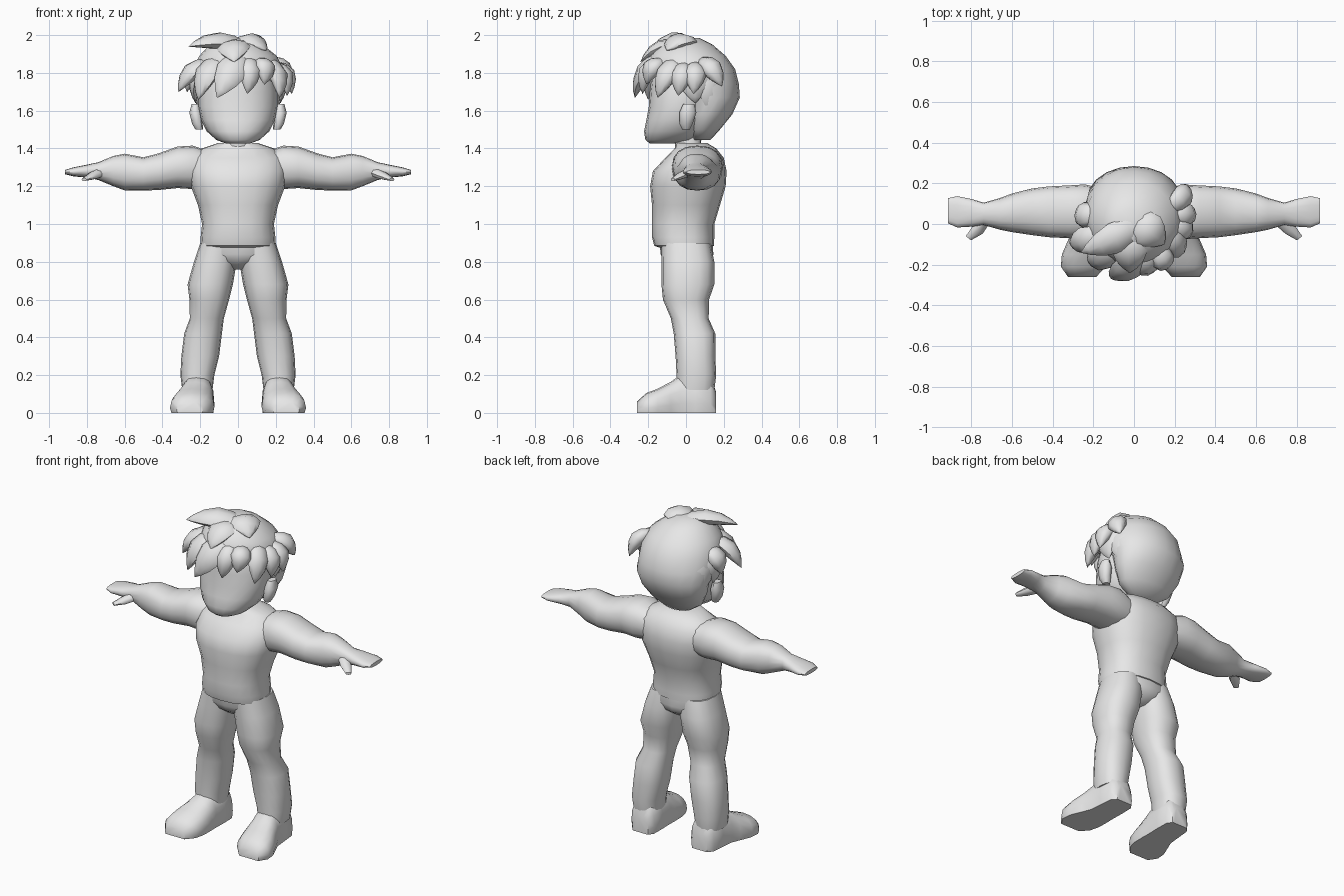
import bpy, bmesh, math
from mathutils import Vector

grey = bpy.data.materials.new("plain grey")
grey.diffuse_color = (0.8, 0.8, 0.8, 1)


def power(v, e):
    return math.copysign(abs(v) ** e, v)


def loft(name, rings, sides=16, e=0.85, floor=None, angle=50):
    """Skin a list of (centre, half axis u, half axis v) sections."""
    bm = bmesh.new()
    loops = []
    for c, u, v in rings:
        loop = []
        for i in range(sides):
            a = 2 * math.pi * i / sides
            p = Vector(c) + Vector(u) * power(math.cos(a), e) + Vector(v) * power(math.sin(a), e)
            if floor is not None:
                p.z = max(floor, p.z)
            loop.append(bm.verts.new(p))
        loops.append(loop)
    for a, b in zip(loops, loops[1:]):
        for i in range(sides):
            j = (i + 1) % sides
            bm.faces.new((a[i], a[j], b[j], b[i]))
    bm.faces.new(loops[0])
    bm.faces.new(loops[-1])
    bmesh.ops.recalc_face_normals(bm, faces=bm.faces)
    mesh = bpy.data.meshes.new(name)
    bm.to_mesh(mesh)
    bm.free()
    ob = bpy.data.objects.new(name, mesh)
    bpy.context.collection.objects.link(ob)
    mesh.materials.append(grey)
    bpy.ops.object.select_all(action='DESELECT')
    ob.select_set(True)
    bpy.context.view_layer.objects.active = ob
    bpy.ops.object.shade_smooth_by_angle(angle=math.radians(angle))
    return ob


def stack(name, rows, s=1, **kw):
    """Upright part from rows of z, centre x, centre y, half width, half depth."""
    return loft(name, [((s * x, y, z), (rx, 0, 0), (0, ry, 0)) for z, x, y, rx, ry in rows], **kw)


def tuft(name, base, tip, width, thick=0.045, bulge=0.04):
    """Leaf-shaped lock of hair bowed away from the skull."""
    base, tip = Vector(base), Vector(tip)
    out = (base + tip) / 2 - Vector((0, 0.03, 1.74))
    d = (tip - base).normalized()
    out = (out - d * out.dot(d)).normalized()
    side = d.cross(out)
    rings = []
    for t, w in ((0, .45), (.2, .85), (.45, 1), (.7, .75), (.88, .38), (1, .03)):
        c = base.lerp(tip, t) + out * bulge * 4 * t * (1 - t)
        rings.append((c, side * width * w, out * thick * w))
    loft(name, rings, sides=8, e=1.0, angle=60)


# Torso, neck and pelvis
stack("shirt", [(.875, 0, -.01, .17, .13), (.885, 0, -.01, .197, .158), (.93, 0, -.015, .198, .165),
                (1.0, 0, -.015, .19, .165), (1.1, 0, 0, .212, .18), (1.2, 0, .01, .25, .2),
                (1.28, 0, .02, .262, .195), (1.35, 0, .045, .25, .155), (1.4, 0, .05, .19, .11),
                (1.43, 0, .03, .1, .08)], sides=20)
stack("neck", [(1.36, 0, .03, .09, .08), (1.43, 0, .01, .07, .07), (1.52, 0, .01, .075, .075)])
stack("pelvis", [(.76, 0, .01, .04, .07), (.8, 0, .01, .14, .125), (.84, 0, .005, .195, .14),
                 (.92, 0, 0, .185, .14)])

# Limbs, one set per side
arm_rows = [(.14, .07, 1.29, .10, .09), (.24, .06, 1.30, .135, .115), (.32, .06, 1.30, .13, .11),
            (.42, .06, 1.277, .125, .097), (.50, .06, 1.265, .115, .088), (.60, .055, 1.275, .095, .097),
            (.66, .05, 1.28, .078, .08), (.74, .05, 1.28, .055, .047), (.80, .055, 1.28, .068, .034),
            (.87, .06, 1.276, .077, .024), (.915, .065, 1.275, .062, .012)]
leg_rows = [(.90, .10, 0, .10, .13), (.80, .12, .01, .113, .14), (.68, .147, .01, .12, .14),
            (.60, .152, 0, .105, .122), (.50, .165, .02, .09, .10), (.42, .185, .045, .10, .11),
            (.30, .20, .05, .10, .105), (.20, .215, .055, .09, .105), (.12, .215, .05, .08, .10)]
shoe_rows = [(.16, .205, .055, .11), (.13, .207, .08, .19), (.05, .21, .085, .20), (-.03, .215, .088, .20),
             (-.08, .225, .10, .165), (-.15, .24, .115, .128), (-.21, .25, .11, .105), (-.26, .255, .07, .06)]
for s, side in ((-1, "left"), (1, "right")):
    loft(side + "_arm", [((s * x, y, z), (0, ry, 0), (0, 0, rz)) for x, y, z, ry, rz in arm_rows])
    loft(side + "_thumb", [((s * .71, .03, 1.28), (.03, .02, 0), (0, 0, .025)),
                           ((s * .77, -.03, 1.255), (.025, s * .018, 0), (0, 0, .02)),
                           ((s * .815, -.07, 1.235), (.013, s * .01, 0), (0, 0, .008))], sides=8)
    stack(side + "_leg", leg_rows, s)
    loft(side + "_shoe", [((s * x, y, h * .25), (w, 0, 0), (0, 0, h * .75)) for y, x, w, h in shoe_rows],
         floor=0)
    # Ear
    stack(side + "_ear", [(1.5, .205, .0, .02, .02), (1.53, .215, .0, .028, .035),
                          (1.59, .225, .01, .033, .045), (1.635, .225, .015, .02, .03)], s, sides=8)

# Head
stack("head", [(1.425, 0, -.13, .06, .06), (1.445, 0, -.09, .115, .125), (1.49, 0, -.06, .165, .162),
               (1.55, 0, -.045, .195, .165), (1.62, 0, -.025, .208, .172), (1.70, 0, -.01, .208, .182),
               (1.80, 0, .01, .19, .19), (1.88, 0, .01, .14, .14)], sides=20, e=.92)

# Hair cap, leaving the face open below the fringe
stack("hair_cap", [(1.445, 0, .08, .09, .05), (1.50, 0, .09, .17, .09), (1.58, 0, .115, .21, .13),
                   (1.67, 0, .125, .23, .16), (1.74, 0, .065, .24, .215), (1.82, 0, .025, .24, .235),
                   (1.89, 0, .01, .205, .20), (1.95, -.01, 0, .14, .14), (1.985, -.02, 0, .07, .07)],
      sides=20, e=1)

# Fringe, crown and side locks
locks = [((.03, -.13, 1.90), (-.11, -.27, 1.67), .085), ((-.10, -.10, 1.88), (-.21, -.20, 1.66), .075),
         ((-.15, -.05, 1.86), (-.315, -.10, 1.70), .07), ((.06, -.14, 1.88), (.05, -.23, 1.69), .06),
         ((.12, -.12, 1.87), (.14, -.21, 1.74), .06), ((.16, -.04, 1.87), (.22, -.15, 1.67), .065),
         ((.19, .0, 1.85), (.26, -.04, 1.68), .06), ((.19, .05, 1.85), (.285, .04, 1.69), .06),
         ((.18, .08, 1.87), (.26, .19, 1.73), .06), ((-.18, .05, 1.85), (-.27, .03, 1.70), .065),
         ((.04, .0, 1.94), (-.26, -.14, 1.94), .08), ((.0, .03, 1.95), (.15, -.10, 1.92), .09),
         ((-.02, -.02, 1.94), (-.02, -.24, 1.86), .09)]
for i, (base, tip, w) in enumerate(locks):
    tuft(f"hair_lock_{i + 1}", base, tip, w, bulge=.03)

# Overlapping locks running down the back of the head
for i in range(7):
    a = math.radians(i * 30)
    c, d = math.cos(a), math.sin(a)
    tuft(f"back_lock_{i + 1}", (.17 * c, .03 + .14 * d, 1.86), (.225 * c, .05 + .16 * d, 1.64 - .1 * d),
         .085, thick=.035, bulge=.03)
